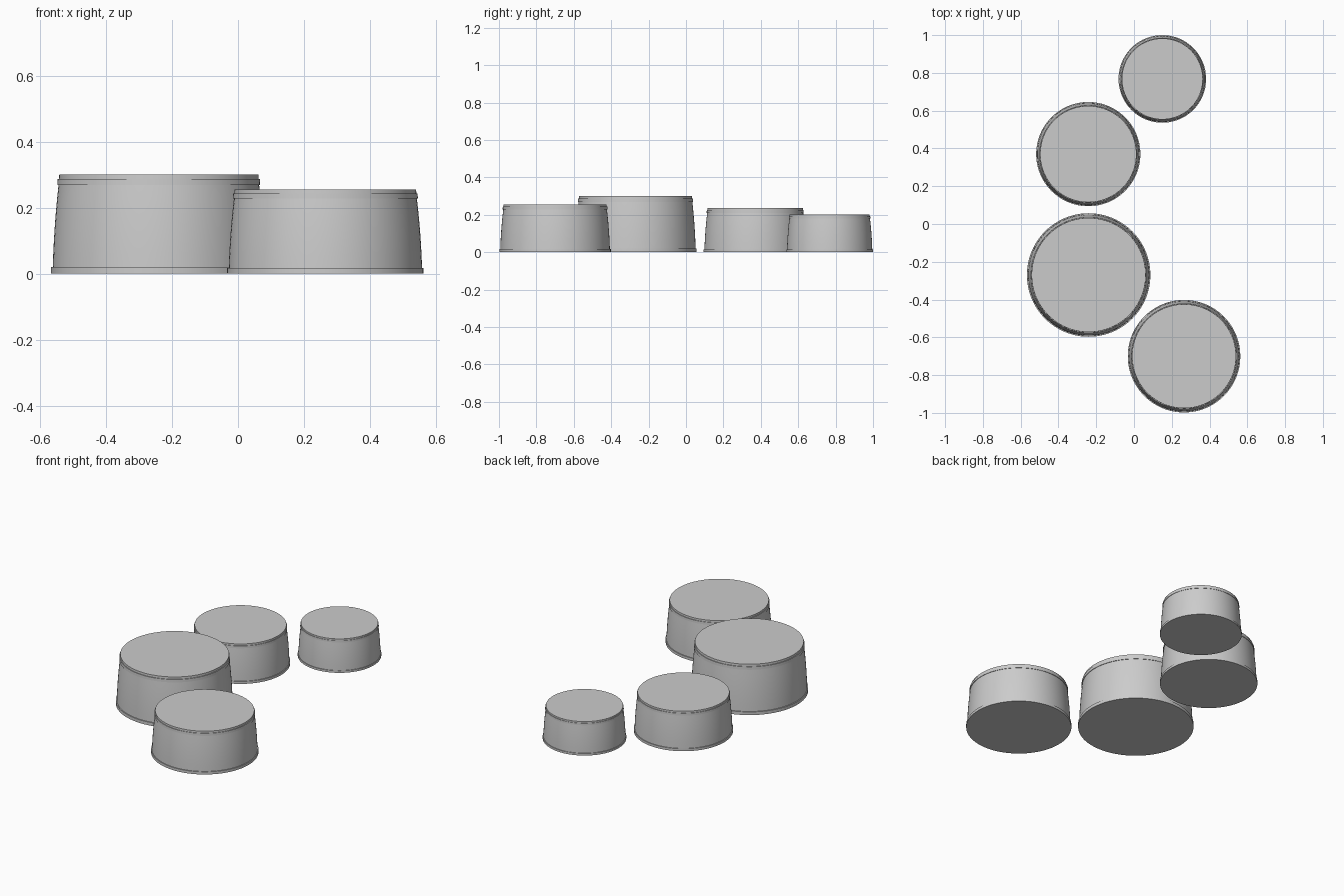
import bpy
import bmesh
from math import cos, sin, tau, radians

SEGMENTS = 96

cube = bpy.data.objects.get("Cube")
if cube:
    bpy.data.objects.remove(cube, do_unlink=True)

grey = bpy.data.materials.new("light_grey")
grey.use_nodes = True
colour = (0.6, 0.6, 0.6, 1)
grey.diffuse_color = colour
grey.node_tree.nodes["Principled BSDF"].inputs["Base Color"].default_value = colour


def drum(name, x, y, radius, height):
    """Round drum: foot band, tapering bowed wall and stepped rim."""
    foot = 0.065 * height
    rim = 0.895 * height
    step = 0.955 * height
    wall_low, wall_high = 0.983 * radius, 0.93 * radius
    profile = [(radius, 0), (radius, foot)]
    for i in range(7):
        t = i / 6
        bow = 0.008 * radius * 4 * t * (1 - t)
        profile.append((wall_low + (wall_high - wall_low) * t + bow,
                        foot + (rim - foot) * t))
    profile += [(0.94 * radius, rim), (0.938 * radius, step),
                (0.925 * radius, step), (0.923 * radius, height)]

    bm = bmesh.new()
    rings = [[bm.verts.new((r * cos(tau * i / SEGMENTS), r * sin(tau * i / SEGMENTS), z))
              for i in range(SEGMENTS)] for r, z in profile]
    for low, high in zip(rings, rings[1:]):
        for i in range(SEGMENTS):
            j = (i + 1) % SEGMENTS
            bm.faces.new((low[i], low[j], high[j], high[i]))
    bm.faces.new(rings[0][::-1])
    bm.faces.new(rings[-1])
    mesh = bpy.data.meshes.new(name)
    bm.to_mesh(mesh)
    bm.free()
    mesh.materials.append(grey)

    obj = bpy.data.objects.new(name, mesh)
    obj.location = (x, y, 0)
    bpy.context.collection.objects.link(obj)
    bpy.ops.object.select_all(action='DESELECT')
    obj.select_set(True)
    bpy.context.view_layer.objects.active = obj
    bpy.ops.object.shade_smooth_by_angle(angle=radians(30))


# Four drums in a curved row, from the front to the back
drum("front_drum", 0.265, -0.70, 0.298, 0.255)
drum("largest_drum", -0.24, -0.27, 0.327, 0.30)
drum("middle_drum", -0.242, 0.37, 0.276, 0.235)
drum("smallest_drum", 0.15, 0.768, 0.232, 0.20)
